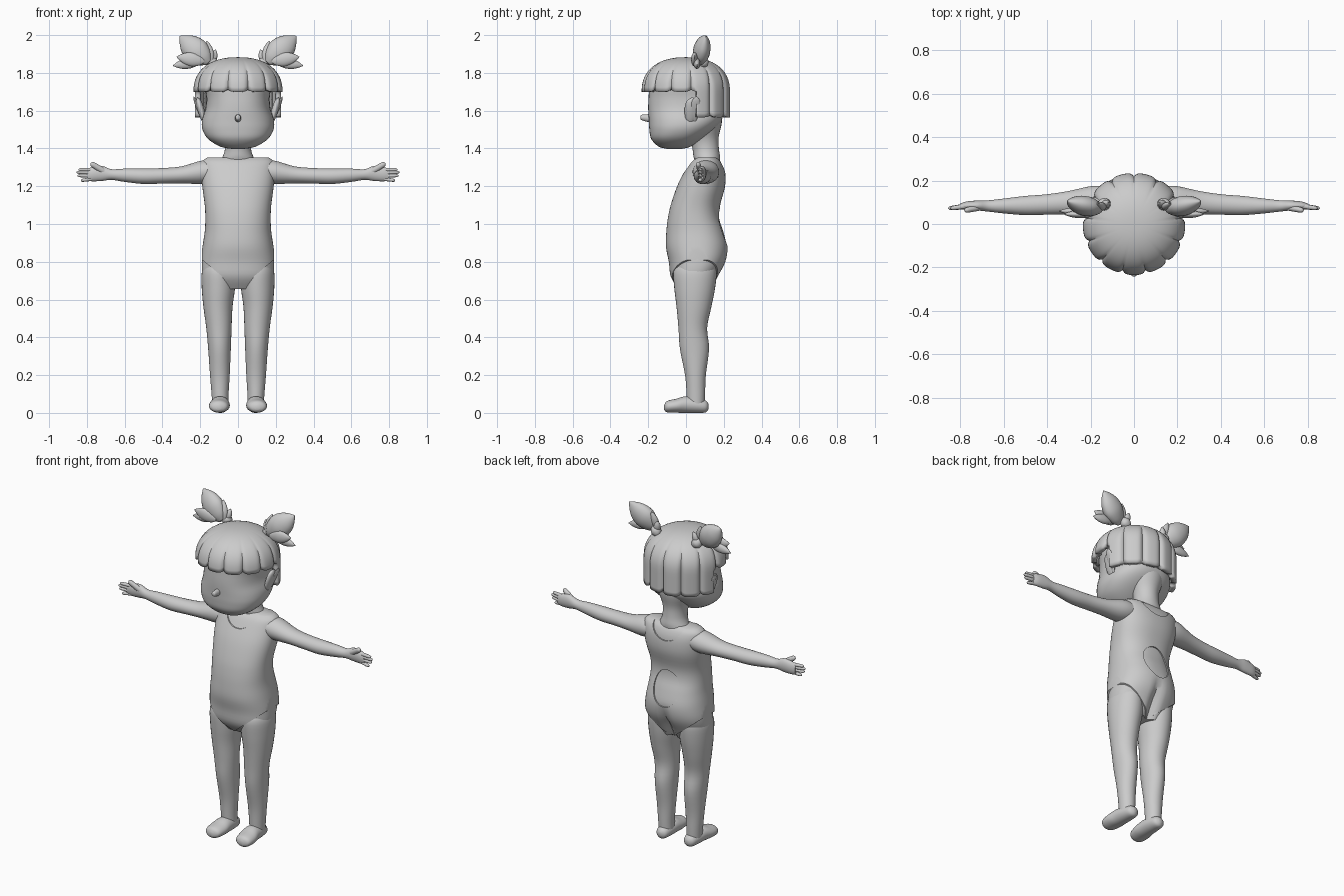
import bpy, bmesh, math
from mathutils import Matrix, Vector

if "Cube" in bpy.data.objects:
    bpy.data.objects.remove(bpy.data.objects["Cube"])

grey = bpy.data.materials.new("plain_grey")
grey.diffuse_color = (0.6, 0.6, 0.6, 1)
grey.use_nodes = True
grey.node_tree.nodes["Principled BSDF"].inputs["Base Color"].default_value = grey.diffuse_color


def finish(bm, name, mirror=False, angle=40):
    """Turn a bmesh into a smooth shaded object."""
    bmesh.ops.recalc_face_normals(bm, faces=bm.faces)
    me = bpy.data.meshes.new(name)
    bm.to_mesh(me)
    bm.free()
    me.materials.append(grey)
    ob = bpy.data.objects.new(name, me)
    bpy.context.collection.objects.link(ob)
    if mirror:
        ob.modifiers.new("mirror", 'MIRROR').use_mirror_merge = False
    smooth(ob, angle)
    return ob


def smooth(ob, angle=40):
    bpy.ops.object.select_all(action='DESELECT')
    ob.select_set(True)
    bpy.context.view_layer.objects.active = ob
    bpy.ops.object.shade_smooth_by_angle(angle=math.radians(angle))


def resample(rings, sub):
    """Catmull-Rom interpolation between the key rings."""
    out = []
    for i in range(len(rings) - 1):
        q = [rings[max(0, min(len(rings) - 1, i + k))] for k in (-1, 0, 1, 2)]
        for s in range(sub):
            t = s / sub
            out.append([0.5 * (2 * b + (c - a) * t + (2 * a - 5 * b + 4 * c - d) * t * t
                               + (3 * b - a - 3 * c + d) * t ** 3) for a, b, c, d in zip(*q)])
    return out + [list(rings[-1])]


def loft(rings, axis='z', n=32, p=2.0, sub=4, grow=0.0, warp=None, matrix=None):
    """Rings are (position on axis, centre a, centre b, radius a, radius b)."""
    bm = bmesh.new()
    loops = []
    for t, a, b, ra, rb in resample(rings, sub):
        loop = []
        for k in range(n):
            c, s = math.cos(math.tau * k / n), math.sin(math.tau * k / n)
            u = a + (max(ra, 0.001) + grow) * math.copysign(abs(c) ** (2 / p), c)
            v = b + (max(rb, 0.001) + grow) * math.copysign(abs(s) ** (2 / p), s)
            co = Vector({'z': (u, v, t), 'x': (t, u, v), 'y': (u, t, v)}[axis])
            if warp:
                co = warp(co, s)
            loop.append(bm.verts.new(matrix @ co if matrix else co))
        loops.append(loop)
    for l0, l1 in zip(loops, loops[1:]):
        for k in range(n):
            bm.faces.new((l0[k], l0[(k + 1) % n], l1[(k + 1) % n], l1[k]))
    bm.faces.new(loops[0])
    bm.faces.new(loops[-1])
    return bm


# Torso skin and the slightly larger leotard over it
torso = [(.655, 0, .05, .14, .08), (.72, 0, .045, .185, .118), (.80, 0, .06, .191, .144),
         (.88, 0, .058, .181, .157), (.96, 0, .050, .169, .147), (1.03, 0, .043, .166, .132),
         (1.10, 0, .050, .169, .124), (1.20, 0, .080, .182, .120), (1.28, 0, .10, .186, .100),
         (1.33, 0, .107, .182, .076), (1.352, 0, .110, .155, .050)]


def cleft(co, s):
    if s > 0 and co.z < .88:
        co.y -= .03 * math.exp(-(co.x / .025) ** 2) * min(1, (.88 - co.z) / .12)
    return co


finish(loft(torso, n=72, p=2.3, warp=cleft), "torso")
bm = loft(torso, n=72, p=2.3, grow=.007, warp=cleft)
for sx in (1, -1):
    # slanted leg openings, then straight arm openings
    for point, normal in (((sx * .19, 0, .81), (sx * .14, 0, -.17)), ((sx * .19, 0, 0), (sx, 0, 0))):
        cut = bmesh.ops.bisect_plane(bm, geom=bm.verts[:] + bm.edges[:] + bm.faces[:],
                                     plane_co=point, plane_no=normal, clear_outer=True)
        edges = [e for e in cut['geom_cut'] if isinstance(e, bmesh.types.BMEdge)]
        bmesh.ops.holes_fill(bm, edges=edges, sides=0)
leotard = finish(bm, "leotard")

# Neckline and back opening
for y0, y1, z, rx, rz in ((-.3, .5, 1.375, .105, .105), (.10, .5, .975, .085, .105)):
    tool = finish(loft([(y0, 0, z, rx, rz), (y1, 0, z, rx, rz)], 'y', 48, sub=1), "cutter")
    tool.hide_render = True
    mod = leotard.modifiers.new("opening", 'BOOLEAN')
    mod.operation, mod.object, mod.solver = 'DIFFERENCE', tool, 'EXACT'
    bpy.context.view_layer.objects.active = leotard
    bpy.ops.object.modifier_apply(modifier=mod.name)
    bpy.data.objects.remove(tool)
smooth(leotard)

# Legs and feet
finish(loft([(.03, .093, .052, .042, .046), (.10, .095, .052, .045, .049), (.20, .096, .050, .052, .055),
             (.34, .098, .045, .060, .077), (.45, .101, .036, .067, .076), (.56, .106, .042, .077, .092),
             (.66, .104, .046, .088, .108), (.75, .103, .048, .088, .115), (.80, .10, .055, .07, .10)]),
       "leg", True)
finish(loft([(-.116, .102, .028, .012, .012), (-.10, .102, .033, .045, .030), (-.05, .099, .038, .055, .037),
             (0, .095, .044, .050, .044), (.06, .093, .040, .044, .040), (.105, .092, .034, .033, .031),
             (.12, .092, .034, .010, .012)], 'y'), "foot", True)

# Arms with palms
finish(loft([(.14, .105, 1.278, .070, .060), (.20, .105, 1.273, .069, .061), (.30, .098, 1.260, .054, .045),
             (.40, .090, 1.255, .047, .041), (.50, .085, 1.253, .044, .041), (.60, .083, 1.258, .034, .035),
             (.67, .083, 1.262, .026, .028), (.72, .085, 1.268, .023, .040), (.77, .084, 1.264, .020, .038),
             (.80, .082, 1.260, .012, .030)], 'x'), "arm", True)


def spindle(name, base, tip, wide, thick, profile, lean=0.0, mirror=True):
    """Tapered form running from base to tip; profile is (height, width) in 0..1."""
    base, tip = Vector(base), Vector(tip)
    d = tip - base
    z = d.normalized()
    y = Vector((lean, 1, 0))
    y = (y - z * y.dot(z)).normalized()
    m = Matrix((y.cross(z), y, z)).transposed().to_4x4()
    m.translation = base
    rings = [(h * d.length, 0, 0, w * wide, w * thick) for h, w in profile]
    return finish(loft(rings, n=20, matrix=m), name, mirror)


finger_shape = ((0, .7), (.15, 1), (.8, .9), (.95, .6), (1, .1))
for i, (z, x, zt) in enumerate(((1.287, .845, 1.288), (1.271, .855, 1.274), (1.255, .850, 1.256), (1.240, .832, 1.230))):
    spindle(f"finger_{i + 1}", (.76, .084, z), (x, .072, zt), .0095, .011, finger_shape)
spindle("thumb", (.70, .078, 1.272), (.78, .062, 1.322), .016, .014, finger_shape)

# Neck, head, nose and ears
finish(loft([(1.32, 0, .115, .105, .062), (1.355, 0, .110, .082, .070), (1.40, 0, .104, .069, .070),
             (1.46, 0, .095, .075, .078), (1.54, 0, .08, .11, .11), (1.62, 0, .06, .13, .13)]), "neck")
finish(loft([(1.398, 0, -.06, .035, .04), (1.41, 0, -.06, .095, .085), (1.45, 0, -.048, .158, .136),
             (1.50, 0, -.022, .188, .172), (1.55, 0, -.004, .190, .193), (1.61, 0, 0, .172, .200),
             (1.67, 0, 0, .168, .198), (1.74, 0, 0, .175, .190), (1.80, 0, 0, .15, .15)],
            n=48, p=2.35), "head")
finish(loft([(-.18, 0, 1.560, .018, .022), (-.205, 0, 1.561, .016, .020), (-.235, 0, 1.564, .013, .014),
             (-.241, 0, 1.565, .006, .007)], 'y', 16), "nose", angle=60)
ear_shape = ((0, .3), (.2, .75), (.55, 1), (.85, .8), (1, .1))
spindle("ear", (.175, .02, 1.53), (.215, .035, 1.67), .018, .036, ear_shape)
spindle("ear_rim", (.185, .045, 1.545), (.235, .055, 1.675), .009, .024, ear_shape)

# Bobbed hair: domed cap with grooved locks, longer behind the ears
LOCKS, STEP, CAP, SKIRT = 13, 12, 16, 6
N = LOCKS * STEP
bm = bmesh.new()
rows = []
for r in range(1, CAP + SKIRT + 1):
    phi = min(r / CAP, 1) * math.pi / 2
    rad, h = math.sin(phi) ** .87, max(0, math.cos(phi)) ** .87
    row = []
    for k in range(N):
        th = math.tau * k / N - math.pi / 2
        edge = abs(2 * ((k / STEP + .5) % 1) - 1)
        g = 1 - .07 * rad ** 3 * edge ** 5
        z = 1.70 + .183 * h + .012 * edge ** 4 * rad ** 8
        if r > CAP:
            z -= .135 * (r - CAP) / SKIRT
        row.append(bm.verts.new((.236 * rad * g * math.cos(th), .235 * rad * g * math.sin(th), z)))
    rows.append(row)
top = bm.verts.new((0, 0, 1.883))
for k in range(N):
    j = (k + 1) % N
    bm.faces.new((top, rows[0][k], rows[0][j]))
    for r in range(CAP + SKIRT - 1):
        if r < CAP - 1 or min(rows[r][k].co.y, rows[r][j].co.y) > .05:
            bm.faces.new((rows[r][k], rows[r][j], rows[r + 1][j], rows[r + 1][k]))
bmesh.ops.delete(bm, geom=[v for v in bm.verts if not v.link_faces], context='VERTS')
hair = finish(bm, "hair", angle=35)
shell = hair.modifiers.new("shell", 'SOLIDIFY')
shell.thickness, shell.offset = .03, -1

# Leafy hair buns
bud = ((0, .25), (.15, .7), (.4, 1), (.65, .88), (.85, .5), (1, .03))
spindle("bun", (.155, .065, 1.855), (.308, .105, 1.995), .068, .045, bud)
spindle("bun_tie", (.115, .10, 1.835), (.165, .08, 1.885), .030, .028, bud)
for name, base, tip, w in (("outer_leaf", (.20, .055, 1.86), (.345, .06, 1.838), .028),
                           ("lower_leaf", (.18, .045, 1.86), (.325, .045, 1.885), .036),
                           ("upper_leaf", (.145, .07, 1.85), (.165, .095, 1.970), .026),
                           ("inner_leaf", (.14, .085, 1.85), (.118, .10, 1.925), .020)):
    spindle(name, base, tip, w, .018, bud)
